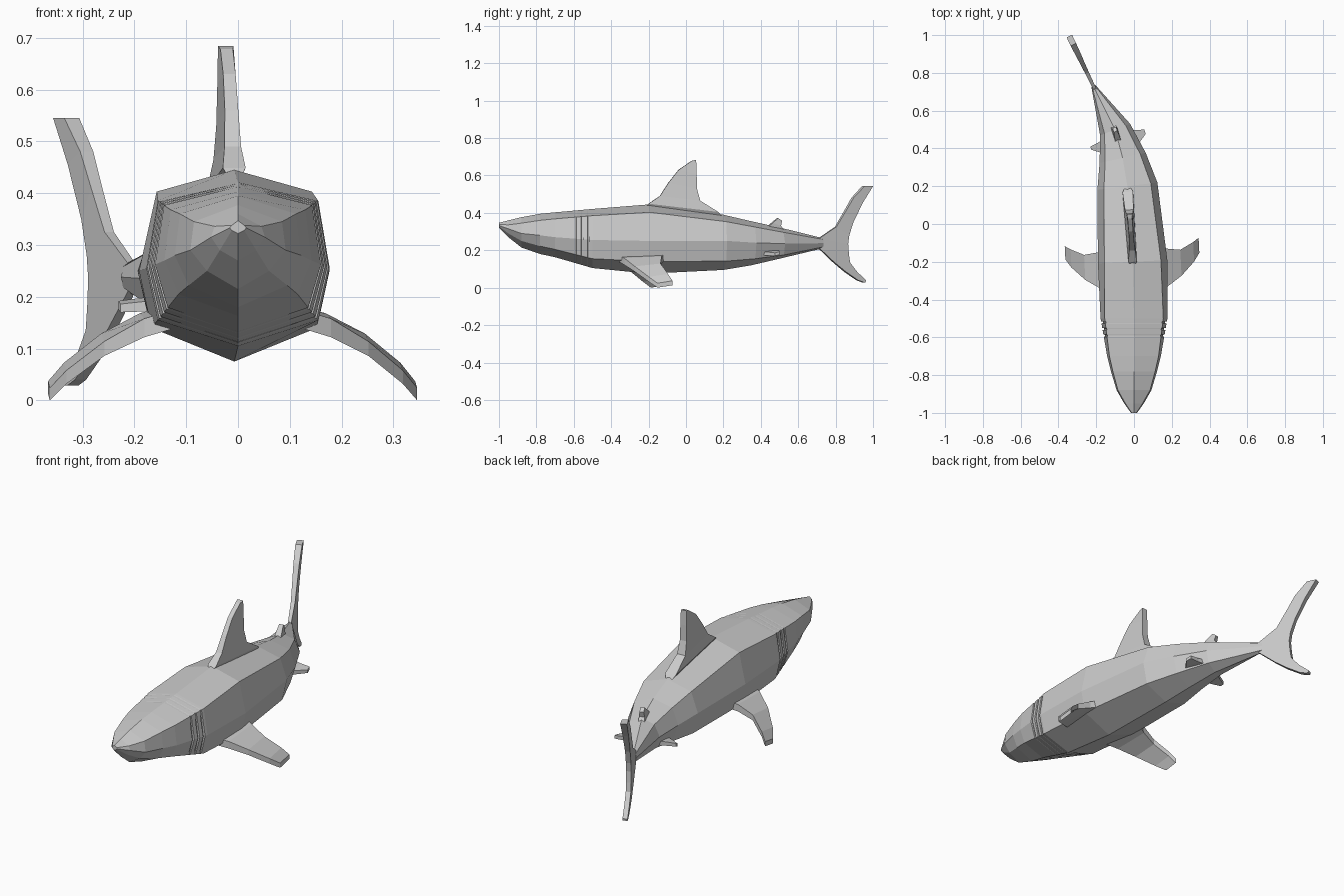
import bpy, bmesh
from mathutils import Vector

# Spine: x offset along y, tail swings towards -x
SPINE = [(-1.1, 0), (-0.35, 0), (-0.1, -0.012), (0.2, -0.035), (0.35, -0.06),
         (0.5, -0.10), (0.72, -0.21), (1.1, -0.393)]


def lerp_rows(rows, y):
    for a, b in zip(rows, rows[1:]):
        if y <= b[0]:
            f = (y - a[0]) / (b[0] - a[0])
            return [p + (q - p) * f for p, q in zip(a, b)]
    return list(rows[-1])


def bend(p):
    x, y, z = p
    cx = lerp_rows(SPINE, y)[1]
    slope = (lerp_rows(SPINE, y + 0.08)[1] - lerp_rows(SPINE, y - 0.08)[1]) / 0.16
    n = Vector((1, -slope, 0)).normalized()
    return Vector((cx + x * n.x, y + x * n.y, z))


def loft(name, rings):
    bm = bmesh.new()
    rows = [[bm.verts.new(bend(p)) for p in r] for r in rings]
    n = len(rows[0])
    for a, b in zip(rows, rows[1:]):
        for i in range(n):
            j = (i + 1) % n
            bm.faces.new((a[i], a[j], b[j], b[i]))
    bm.faces.new(rows[0])
    bm.faces.new(rows[-1])
    bmesh.ops.recalc_face_normals(bm, faces=bm.faces)
    me = bpy.data.meshes.new(name)
    bm.to_mesh(me)
    bm.free()
    ob = bpy.data.objects.new(name, me)
    bpy.context.collection.objects.link(ob)
    return ob


# Upright fin: stations of lead y,z / trail y,z / half thickness lead, trail
def upright_fin(name, stations):
    loft(name, [[(-a, ly, lz), (a, ly, lz), (b, ty, tz), (-b, ty, tz)]
                for ly, lz, ty, tz, a, b in stations])


# Side fin: stations of x, lead y, trail y, lead z, trail z, half thickness
def side_fin(name, stations, s):
    loft(name, [[(s * x, ly, lz - t), (s * x, ly, lz + t),
                 (s * x, ty, tz + t), (s * x, ty, tz - t)]
                for x, ly, ty, lz, tz, t in stations])


# Body sections: y, top z, upper x,z, middle x,z, lower x,z, bottom z
BODY = [
    (-1.00, .347, .012, .338, .016, .333, .012, .328, .322),
    (-0.95, .360, .045, .336, .052, .315, .035, .290, .270),
    (-0.88, .377, .085, .345, .092, .290, .060, .250, .215),
    (-0.78, .395, .112, .360, .122, .280, .095, .222, .180),
    (-0.70, .403, .130, .368, .142, .270, .115, .205, .163),
    (-0.50, .421, .155, .385, .177, .255, .155, .155, .105),
    (-0.20, .445, .150, .403, .184, .250, .160, .140, .075),
    (0.20, .390, .125, .353, .160, .250, .135, .142, .095),
    (0.35, .355, .095, .324, .125, .240, .100, .155, .120),
    (0.50, .322, .060, .296, .085, .235, .065, .175, .155),
    (0.73, .265, .008, .258, .012, .238, .008, .218, .210)]

# Gill slits: each ring pair pinches the sides in, then steps back out
rows = [list(r) for r in BODY]
for gy in (-0.59, -0.555, -0.52):
    for dy, s in ((-0.007, 1), (-0.005, 0.95), (0.003, 0.95), (0.005, 1)):
        r = lerp_rows(BODY, gy + dy)
        r[4] *= s
        r[2] *= (1 + s) / 2
        r[6] *= (1 + s) / 2
        rows.append(r)
rows.sort()
loft("body", [[(0, y, zt), (wu, y, zu), (wm, y, zm), (wl, y, zl),
               (0, y, zb), (-wl, y, zl), (-wm, y, zm), (-wu, y, zu)]
              for y, zt, wu, zu, wm, zm, wl, zl, zb in rows])

# Dorsal fins
upright_fin("dorsal_fin", [
    (-0.22, .43, 0.20, .375, .012, .012), (-0.20, .449, 0.17, .405, .022, .028),
    (-0.14, .49, 0.075, .465, .016, .022), (-0.095, .56, 0.057, .53, .013, .018),
    (-0.04, .63, 0.056, .61, .012, .016), (0.03, .678, 0.053, .684, .012, .015)])
upright_fin("rear_dorsal_fin", [
    (0.43, .32, 0.53, .295, .016, .014), (0.46, .347, 0.503, .33, .014, .014),
    (0.49, .372, 0.51, .358, .010, .010)])

# Tail fin
upright_fin("tail_fin", [
    (0.95, .545, 0.995, .545, .016, .016), (0.89, .48, 0.94, .455, .014, .014),
    (0.85, .41, 0.89, .35, .012, .012), (0.80, .325, 0.868, .28, .010, .012),
    (0.71, .264, 0.862, .235, .008, .012), (0.71, .211, 0.866, .18, .008, .012),
    (0.79, .135, 0.872, .135, .010, .012), (0.85, .085, 0.91, .085, .012, .012),
    (0.915, .04, 0.957, .04, .012, .012), (0.945, .029, 0.955, .029, .012, .012)])

# Pectoral and pelvic fin pairs
for side, s in (("right", 1), ("left", -1)):
    side_fin(side + "_pectoral_fin", [
        (.13, -.36, -.12, .155, .165, .018), (.18, -.335, -.14, .14, .15, .018),
        (.255, -.285, -.15, .10, .115, .014), (.325, -.215, -.115, .045, .06, .013),
        (.355, -.17, -.095, .012, .025, .012)], s)
    side_fin(side + "_pelvic_fin", [
        (.06, .36, .48, .185, .19, .012), (.10, .40, .465, .182, .188, .010),
        (.150, .435, .455, .178, .184, .008)], s)
